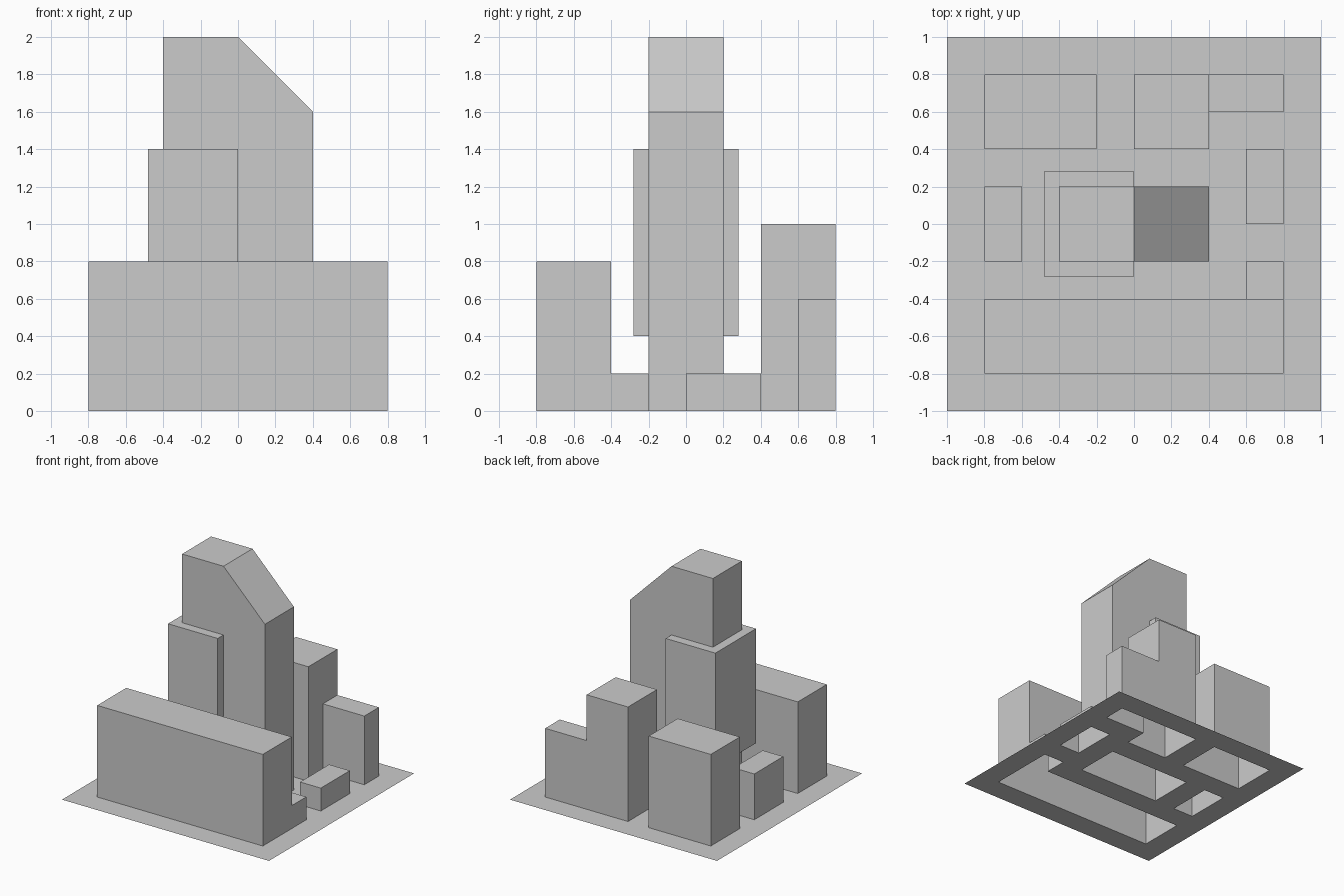
import bpy
import bmesh
from mathutils import Vector

if "Cube" in bpy.data.objects:
    bpy.data.objects.remove(bpy.data.objects["Cube"])

bm = bmesh.new()
# Ground sheet split in 0.2 unit cells; every building is pulled up out of it
bmesh.ops.create_grid(bm, x_segments=10, y_segments=10, size=1.0)


def extrude(faces):
    """Extrude a face region, drop the old faces, return the new vertices."""
    new = bmesh.ops.extrude_face_region(bm, geom=faces)["geom"]
    old = [f for f in faces if f.is_valid and f not in new]
    if old:
        bmesh.ops.delete(bm, geom=old, context='FACES_ONLY')
    return [v for v in new if isinstance(v, bmesh.types.BMVert)]


def raise_cells(areas, height):
    """Pull up the roof cells inside the (x0, x1, y0, y1) areas together."""
    bm.normal_update()
    cells = []
    for f in bm.faces:
        c = f.calc_center_median()
        if f.normal.z > 0.5 and any(a < c.x < b and d < c.y < e
                                    for a, b, d, e in areas):
            cells.append(f)
    verts = extrude(cells)
    bmesh.ops.translate(bm, verts=verts, vec=Vector((0, 0, height)))
    return verts


# Front slab with low annex
front_slab = (-0.8, 0.8, -0.8, -0.4)
raise_cells([front_slab, (0.6, 0.8, -0.4, -0.2)], 0.2)
raise_cells([front_slab], 0.6)

# Stepped building at the back right
back_tall = (0.0, 0.4, 0.4, 0.8)
raise_cells([back_tall, (0.4, 0.8, 0.6, 0.8)], 0.6)
raise_cells([back_tall], 0.4)

# Simple blocks: back left, left, right
raise_cells([(-0.8, -0.2, 0.4, 0.8)], 0.8)
raise_cells([(-0.8, -0.6, -0.2, 0.2)], 0.4)
raise_cells([(0.6, 0.8, 0.0, 0.4)], 0.2)

# Main tower in three storeys, top cut off by a slope on the right half
tower = (-0.4, 0.4, -0.2, 0.2)
for storey in (0.4, 1.0, 0.6):
    top = raise_cells([tower], storey)
for v in top:
    v.co.z -= max(0.0, v.co.x)

# Collar: middle storey walls of the left half pushed outwards
band = []
for f in bm.faces:
    c = f.calc_center_median()
    if abs(c.z - 0.9) < 0.01 and -0.41 < c.x < 0 and abs(c.y) < 0.21:
        band.append(f)
for v in extrude(band):
    if v.co.x < -0.39:
        v.co.x -= 0.08
    if abs(v.co.y) > 0.19:
        v.co.y *= 1.4

bm.normal_update()
mesh = bpy.data.meshes.new("city_block")
bm.to_mesh(mesh)
bm.free()
bpy.context.collection.objects.link(bpy.data.objects.new("city_block", mesh))
